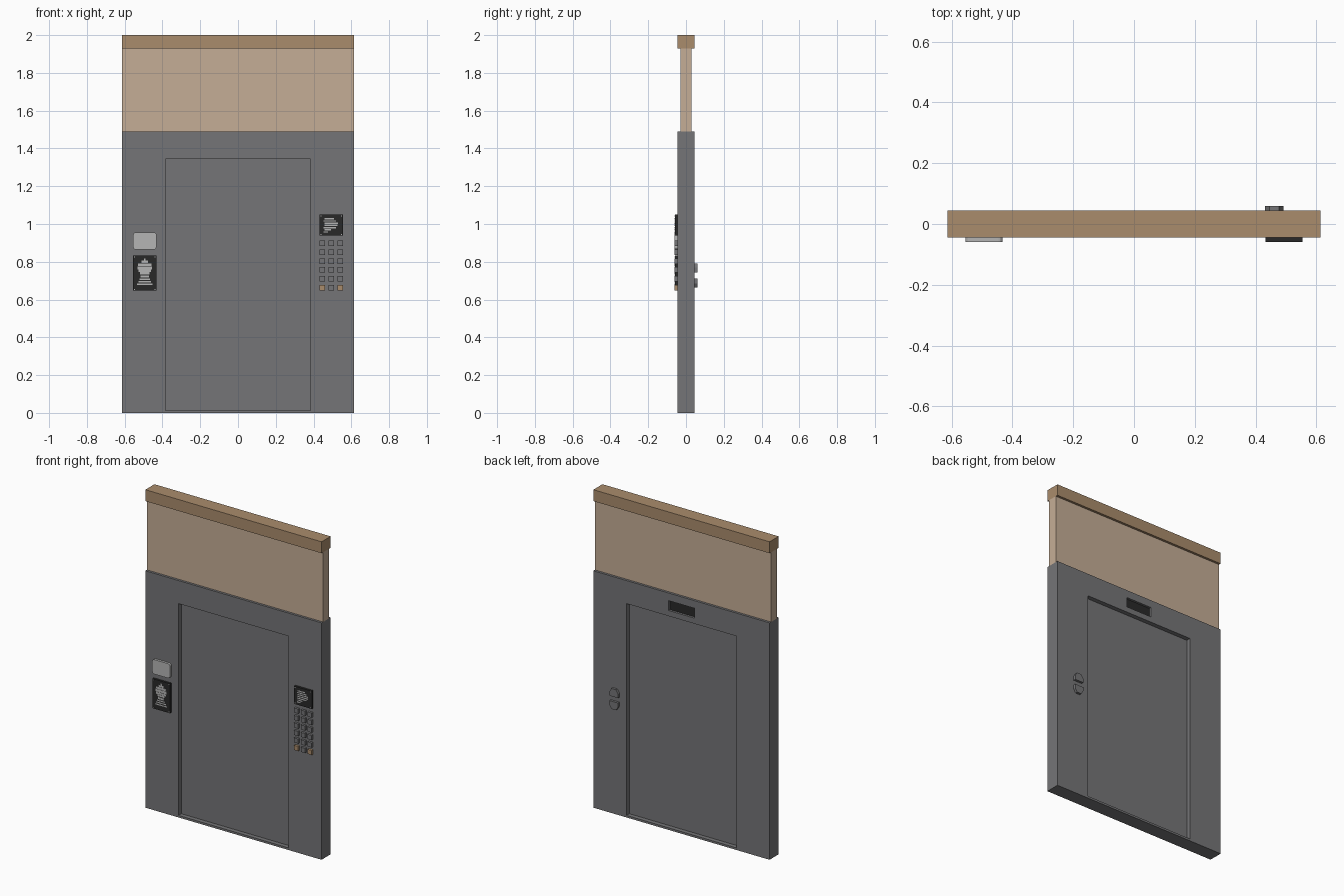
import bpy, bmesh, math

if "Cube" in bpy.data.objects:
    bpy.data.objects.remove(bpy.data.objects["Cube"])


def material(name, rgb):
    m = bpy.data.materials.new(name)
    m.diffuse_color = (*rgb, 1)
    m.use_nodes = True
    m.node_tree.nodes["Principled BSDF"].inputs["Base Color"].default_value = m.diffuse_color
    return m


GREY = material("steel_grey", (0.178, 0.178, 0.184))
WOOD = material("trim_tan", (0.40, 0.262, 0.15))
WALL = material("wall_beige", (0.56, 0.42, 0.305))
DARK = material("panel_black", (0.022, 0.022, 0.022))
LIGHT = material("light_grey", (0.46, 0.46, 0.46))


def prism(name, pts, y0, y1, mat):
    """Extrude an x-z outline from y0 to y1."""
    bm = bmesh.new()
    face = bm.faces.new([bm.verts.new((x, y0, z)) for x, z in pts])
    ext = bmesh.ops.extrude_face_region(bm, geom=[face])
    for v in ext["geom"]:
        if isinstance(v, bmesh.types.BMVert):
            v.co.y = y1
    bmesh.ops.recalc_face_normals(bm, faces=bm.faces)
    me = bpy.data.meshes.new(name)
    bm.to_mesh(me)
    bm.free()
    me.materials.append(mat)
    ob = bpy.data.objects.new(name, me)
    bpy.context.collection.objects.link(ob)
    return ob


def box(name, x0, x1, y0, y1, z0, z1, mat):
    return prism(name, [(x0, z0), (x1, z0), (x1, z1), (x0, z1)], y0, y1, mat)


def rounded(x0, x1, z0, z1, r, n=4):
    pts = []
    for i, (cx, cz) in enumerate([(x1 - r, z1 - r), (x0 + r, z1 - r),
                                  (x0 + r, z0 + r), (x1 - r, z0 + r)]):
        for k in range(n + 1):
            a = math.pi / 2 * (i + k / n)
            pts.append((cx + r * math.cos(a), cz + r * math.sin(a)))
    return pts


W, D, F = 0.613, 0.045, -0.06   # half width, half depth, front of fittings

# Main slab with door recesses on both sides and a display recess at the back
body = box("door_frame", -W, W, -D, D, 0, 1.49, GREY)
cutters = [
    box("front_door_cutter", -0.383, 0.383, -0.1, -0.017, 0.013, 1.345, GREY),
    box("back_door_cutter", -0.383, 0.383, 0.017, 0.1, 0.013, 1.345, GREY),
    box("display_cutter", -0.09, 0.09, 0.028, 0.1, 1.38, 1.442, GREY),
]
for c in cutters:
    c.hide_render = True
    mod = body.modifiers.new(c.name, 'BOOLEAN')
    mod.operation = 'DIFFERENCE'
    mod.solver = 'EXACT'
    mod.object = c
bpy.context.view_layer.update()
cut = bpy.data.meshes.new_from_object(
    body.evaluated_get(bpy.context.evaluated_depsgraph_get()))
body.modifiers.clear()
body.data = cut
for c in cutters:
    bpy.data.objects.remove(c)

# Upper wall and cornice
box("upper_wall", -W, W, -0.03, 0.03, 1.49, 1.928, WALL)
box("cornice", -W, W, -D, D, 1.928, 2.0, WOOD)

# Dark display inside the back recess
box("back_display", -0.09, 0.09, 0.027, 0.031, 1.38, 1.442, DARK)

# Up and down call buttons on the back: one outline, mirrored
half = [(-0.03, 0), (0.03, 0), (0.03, 0.026), (0.016, 0.049),
        (-0.016, 0.049), (-0.03, 0.026)]
for name, z, s in (("call_button_up", 0.743, 1), ("call_button_down", 0.712, -1)):
    prism(name, [(0.4615 + x, z + s * h) for x, h in half], D, 0.06, GREY)


# Dark sign panels with corner screws and a striped pictogram
def sign(name, cx, z0, z1, rows):
    x0, x1 = cx - 0.0615, cx + 0.0615
    box(name, x0, x1, F + 0.001, -D, z0, z1, DARK)
    for i, x in enumerate((x0 + 0.007, x1 - 0.007)):
        for j, z in enumerate((z0 + 0.007, z1 - 0.007)):
            box(f"{name}_screw_{i}{j}", x - 0.003, x + 0.003, F, F + 0.002,
                z - 0.003, z + 0.003, LIGHT)
    for i, (a, b, z, h) in enumerate(rows):
        box(f"{name}_stripe_{i}", cx + a, cx + b, F, F + 0.002,
            z - h / 2, z + h / 2, LIGHT)


# Left sign: symmetric figure over widening steps (half width, z, height)
figure = [(0.005, 0.812, 0.012), (0.018, 0.8, 0.012), (0.036, 0.785, 0.014),
          (0.038, 0.768, 0.016), (0.034, 0.752, 0.012), (0.025, 0.739, 0.012),
          (0.022, 0.722, 0.012), (0.027, 0.707, 0.007), (0.034, 0.694, 0.007),
          (0.04, 0.681, 0.007)]
sign("left_sign", -0.4935, 0.647, 0.833, [(-w, w, z, h) for w, z, h in figure])

# Right sign: ragged rows
ragged = [(-0.036, 0.014), (-0.042, 0.024), (-0.036, 0.036), (-0.036, 0.034),
          (-0.042, 0.026), (-0.036, -0.002), (-0.042, -0.018)]
sign("right_sign", 0.4935, 0.938, 1.05,
     [(a, b, 1.028 - 0.0118 * i, 0.007) for i, (a, b) in enumerate(ragged)])

# Light rounded plate above the left sign
prism("notice_plate", rounded(-0.555, -0.432, 0.865, 0.956, 0.014),
      F, -D, LIGHT)

# Floor button grid, the outer two of the bottom row in tan
for r in range(6):
    for c in range(3):
        x, z = 0.4935 + (c - 1) * 0.047, 0.898 - r * 0.047
        tan = r == 5 and c != 1
        box(f"floor_button_{r}_{c}", x - 0.0145, x + 0.0145, F, -D,
            z - 0.0145, z + 0.0145, WOOD if tan else GREY)
